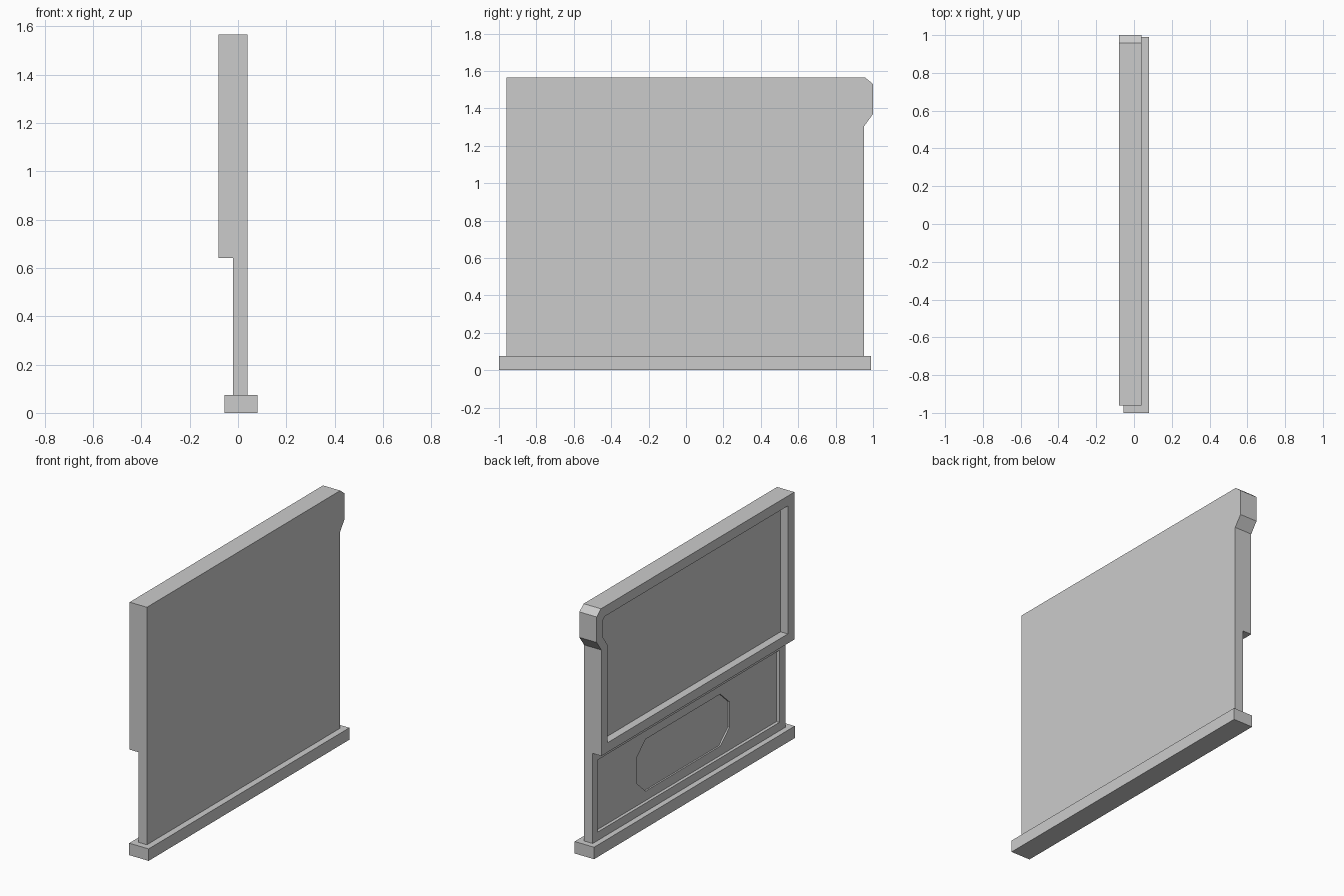
import bpy, bmesh

if "Cube" in bpy.data.objects:
    bpy.data.objects.remove(bpy.data.objects["Cube"])


def prism(name, outline, x0, x1):
    """Extrude a (y, z) outline along x from x0 to x1."""
    bm = bmesh.new()
    face = bm.faces.new([bm.verts.new((x0, y, z)) for y, z in outline])
    ext = bmesh.ops.extrude_face_region(bm, geom=[face])
    verts = [v for v in ext["geom"] if isinstance(v, bmesh.types.BMVert)]
    bmesh.ops.translate(bm, verts=verts, vec=(x1 - x0, 0, 0))
    bmesh.ops.recalc_face_normals(bm, faces=bm.faces[:])
    mesh = bpy.data.meshes.new(name)
    bm.to_mesh(mesh)
    bm.free()
    obj = bpy.data.objects.new(name, mesh)
    bpy.context.collection.objects.link(obj)
    return obj


def rect(y0, y1, z0, z1):
    return [(y0, z0), (y1, z0), (y1, z1), (y0, z1)]


def carve(target, outline, x0, x1):
    """Cut a prism out of the target and remove the cutter."""
    cutter = prism("cutter", outline, x0, x1)
    cutter.hide_render = True
    mod = target.modifiers.new("carve", "BOOLEAN")
    mod.operation, mod.solver, mod.object = "DIFFERENCE", "EXACT", cutter
    bpy.context.view_layer.objects.active = target
    bpy.ops.object.modifier_apply(modifier=mod.name)
    bpy.data.objects.remove(cutter)


# Base rail
prism("base_rail", rect(-1.0, 0.99, 0, 0.075), -0.055, 0.08)

# Wall panel with the chamfered lip at its upper back corner
panel = prism("wall_panel", [
    (-0.96, 0.075), (0.953, 0.075), (0.953, 1.305), (1.0, 1.37),
    (1.0, 1.53), (0.957, 1.565), (-0.96, 1.565)], -0.08, 0.04)

# Thinner lower half
carve(panel, rect(-1.2, 1.2, -0.1, 0.64), -0.3, -0.02)

# Upper recess following the outline
carve(panel, [
    (-0.895, 0.70), (0.893, 0.70), (0.893, 1.315), (0.935, 1.375),
    (0.935, 1.49), (0.92, 1.503), (-0.895, 1.503)], -0.2, -0.03)

# Lower recess
carve(panel, rect(-0.897, 0.905, 0.128, 0.58), -0.2, 0.0)

# Shallow eight-sided inset
cy, cz, hy, hz, fy, fz = 0.03, 0.35, 0.46, 0.163, 0.09, 0.083
carve(panel, [
    (cy - hy, cz - hz + fz), (cy - hy + fy, cz - hz),
    (cy + hy - fy, cz - hz), (cy + hy, cz - hz + fz),
    (cy + hy, cz + hz - fz), (cy + hy - fy, cz + hz),
    (cy - hy + fy, cz + hz), (cy - hy, cz + hz - fz)], -0.015, 0.01)
